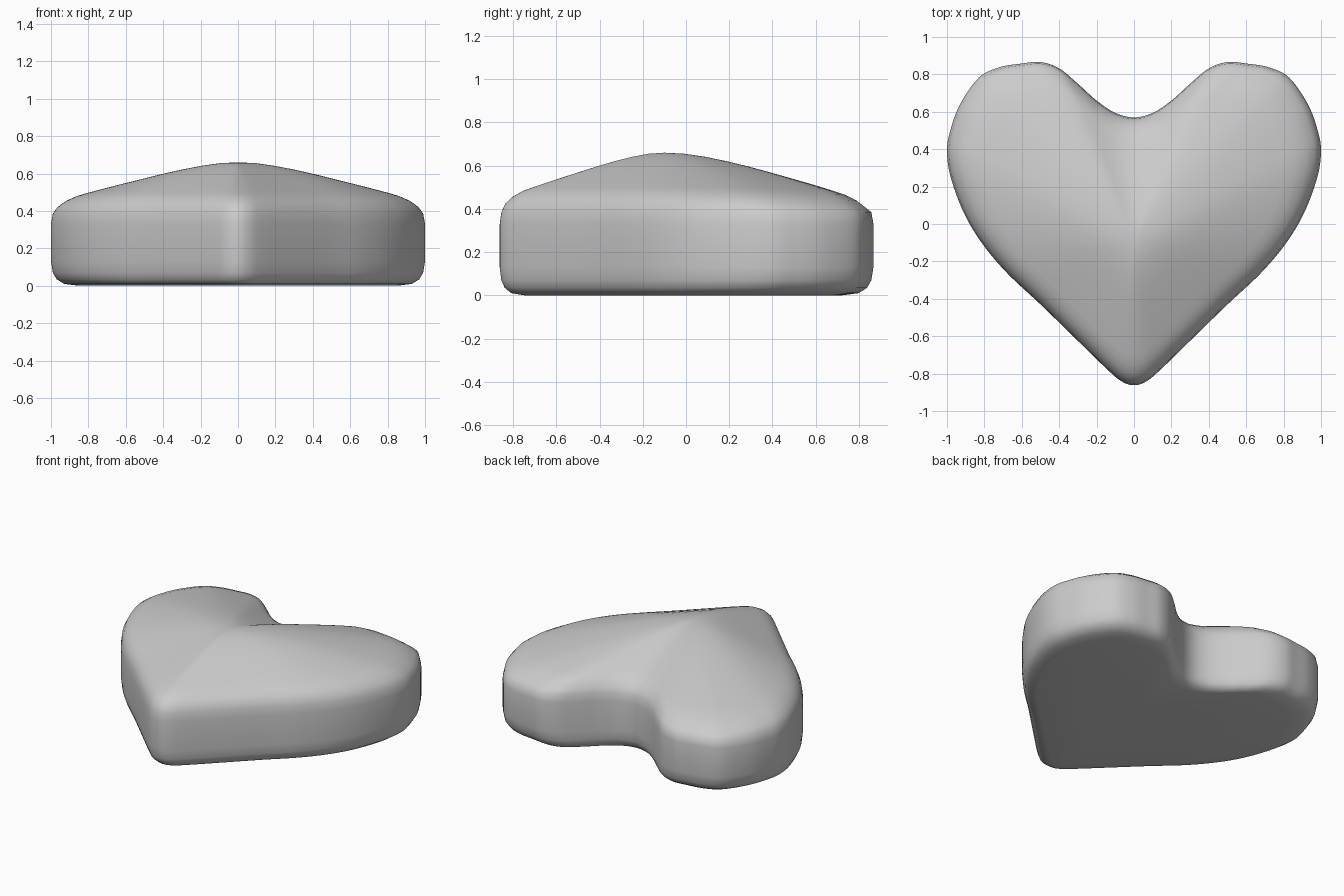
import bpy
import bmesh
from mathutils import Vector

if "Cube" in bpy.data.objects:
    bpy.data.objects.remove(bpy.data.objects["Cube"], do_unlink=True)

PEAK = Vector((0, -0.1))
STEPS = 6

# Left half of the heart outline, from the notch round to the front tip
HALF = [(0, .57), (.1, .594), (.2, .66), (.3, .75), (.4, .832), (.5, .866),
        (.6, .858), (.72, .838), (.83, .782), (.93, .64), (.982, .5),
        (1, .39), (.98, .25), (.91, .06), (.81, -.107), (.676, -.265),
        (.5, -.43), (.3, -.625), (.13, -.79), (.06, -.845), (0, -.862)]

# Cross-section from the underside to the crown: (scale about the peak, height)
SECTION = [(.4, 0), (.85, 0), (.93, .01), (.97, .035), (.99, .07), (1, .13),
           (1, .24), (1, .33), (.99, .385), (.965, .425), (.92, .457),
           (.86, .483), (.8, .5), (.7, .526), (.6, .551), (.5, .576),
           (.4, .6), (.3, .622), (.2, .641), (.1, .655)]


def smooth_loop(points, steps):
    """Closed Catmull-Rom curve through the points."""
    pts = [Vector(p) for p in points]
    n = len(pts)
    loop = []
    for i in range(n):
        a, b, c, d = (pts[(i + k) % n] for k in (-1, 0, 1, 2))
        for j in range(steps):
            t = j / steps
            loop.append(0.5 * (2 * b + (c - a) * t
                               + (2 * a - 5 * b + 4 * c - d) * t ** 2
                               + (3 * b - a - 3 * c + d) * t ** 3))
    return loop


def soften(loop, reach):
    """Average each point with its neighbours to round the inner rings."""
    n = len(loop)
    span = range(-reach, reach + 1)
    return [sum((loop[(i + k) % n] for k in span), Vector((0, 0))) / len(span)
            for i in range(n)]


mirrored = [(-x, y) for x, y in reversed(HALF[1:-1])]
outline = smooth_loop(HALF + mirrored, STEPS)
count = len(outline)

# Heart body: rings joined by quads, closed by a fan at each end
bm = bmesh.new()
rings = []
for index, (scale, height) in enumerate(SECTION):
    crown = height > 0.4
    loop = soften(outline, int((1 - scale) * 14)) if crown else outline
    ring = []
    for p in loop:
        q = PEAK + (p - PEAK) * scale
        drop = 0.03 * max(0, q.y) ** 2 if crown else 0
        ring.append(bm.verts.new((q.x, q.y, height - drop)))
    rings.append(ring)

for low, high in zip(rings, rings[1:]):
    for i in range(count):
        j = (i + 1) % count
        bm.faces.new((low[i], low[j], high[j], high[i]))

for ring, height in ((rings[0], 0), (rings[-1], 0.66)):
    centre = bm.verts.new((PEAK.x, PEAK.y, height))
    for i in range(count):
        bm.faces.new((ring[i], ring[(i + 1) % count], centre))

bmesh.ops.recalc_face_normals(bm, faces=bm.faces)
for face in bm.faces:
    face.smooth = True

mesh = bpy.data.meshes.new("heart_body")
bm.to_mesh(mesh)
bm.free()
heart = bpy.data.objects.new("heart_body", mesh)
bpy.context.collection.objects.link(heart)

# Plain grey finish
grey = bpy.data.materials.new("light_grey")
grey.use_nodes = True
colour = (0.6, 0.6, 0.6, 1)
grey.diffuse_color = colour
grey.node_tree.nodes["Principled BSDF"].inputs["Base Color"].default_value = colour
mesh.materials.append(grey)
